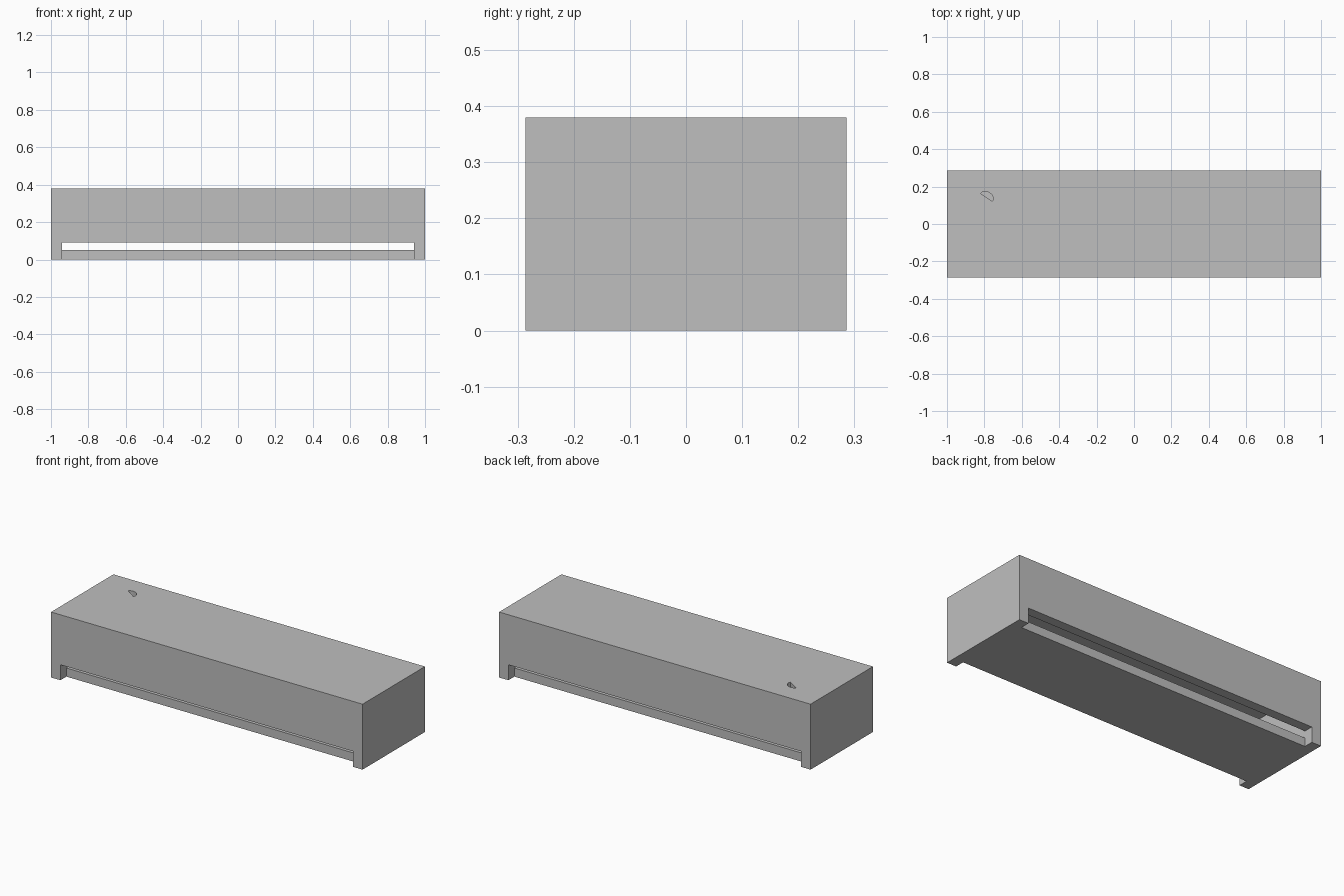
import bpy
import bmesh
import math
from mathutils import Vector

if "Cube" in bpy.data.objects:
    bpy.data.objects.remove(bpy.data.objects["Cube"])

grey = bpy.data.materials.new("light grey")
grey.diffuse_color = (0.52, 0.52, 0.52, 1)
grey.use_nodes = True
grey.node_tree.nodes["Principled BSDF"].inputs["Base Color"].default_value = grey.diffuse_color


def mesh_object(name, bm):
    bmesh.ops.recalc_face_normals(bm, faces=bm.faces)
    me = bpy.data.meshes.new(name)
    bm.to_mesh(me)
    bm.free()
    ob = bpy.data.objects.new(name, me)
    bpy.context.collection.objects.link(ob)
    me.materials.append(grey)
    return ob


def prism(name, outline, z0, z1):
    bm = bmesh.new()
    base = bm.faces.new([bm.verts.new((x, y, z0)) for x, y in outline])
    out = bmesh.ops.extrude_face_region(bm, geom=[base])
    top = [v for v in out["geom"] if isinstance(v, bmesh.types.BMVert)]
    bmesh.ops.translate(bm, verts=top, vec=(0, 0, z1 - z0))
    return mesh_object(name, bm)


def box(name, x0, x1, y0, y1, z0, z1):
    return prism(name, [(x0, y0), (x1, y0), (x1, y1), (x0, y1)], z0, z1)


def cut(target, cutter):
    mod = target.modifiers.new("cut", "BOOLEAN")
    mod.operation = "DIFFERENCE"
    mod.solver = "EXACT"
    mod.object = cutter
    bpy.context.view_layer.objects.active = target
    bpy.ops.object.modifier_apply(modifier=mod.name)
    bpy.data.objects.remove(cutter)


# Hollow casing
W, D, H = 1.0, 0.286, 0.38
IN_X, IN_Y = 0.94, 0.231
casing = box("casing", -W, W, -D, D, 0, H)
cut(casing, box("cavity_cutter", -IN_X, IN_X, -IN_Y, IN_Y, 0.05, 0.32))

# Long notches under the front and back walls
for s in (-1, 1):
    y0, y1 = sorted((s * IN_Y, s * (D + 0.1)))
    cut(casing, box("notch_cutter", -IN_X, IN_X, y0, y1, -0.1, 0.09))

# Small half-round hole through the roof
centre = Vector((-0.788, 0.142))
along, out = Vector((0.83, -0.55)), Vector((0.55, 0.83))
arc = []
for i in range(9):
    a = math.pi * i / 8
    p = centre + along * 0.038 * math.cos(a) + out * 0.03 * math.sin(a)
    arc.append((p.x, p.y))
cut(casing, prism("hole_cutter", arc, 0.25, 0.5))
